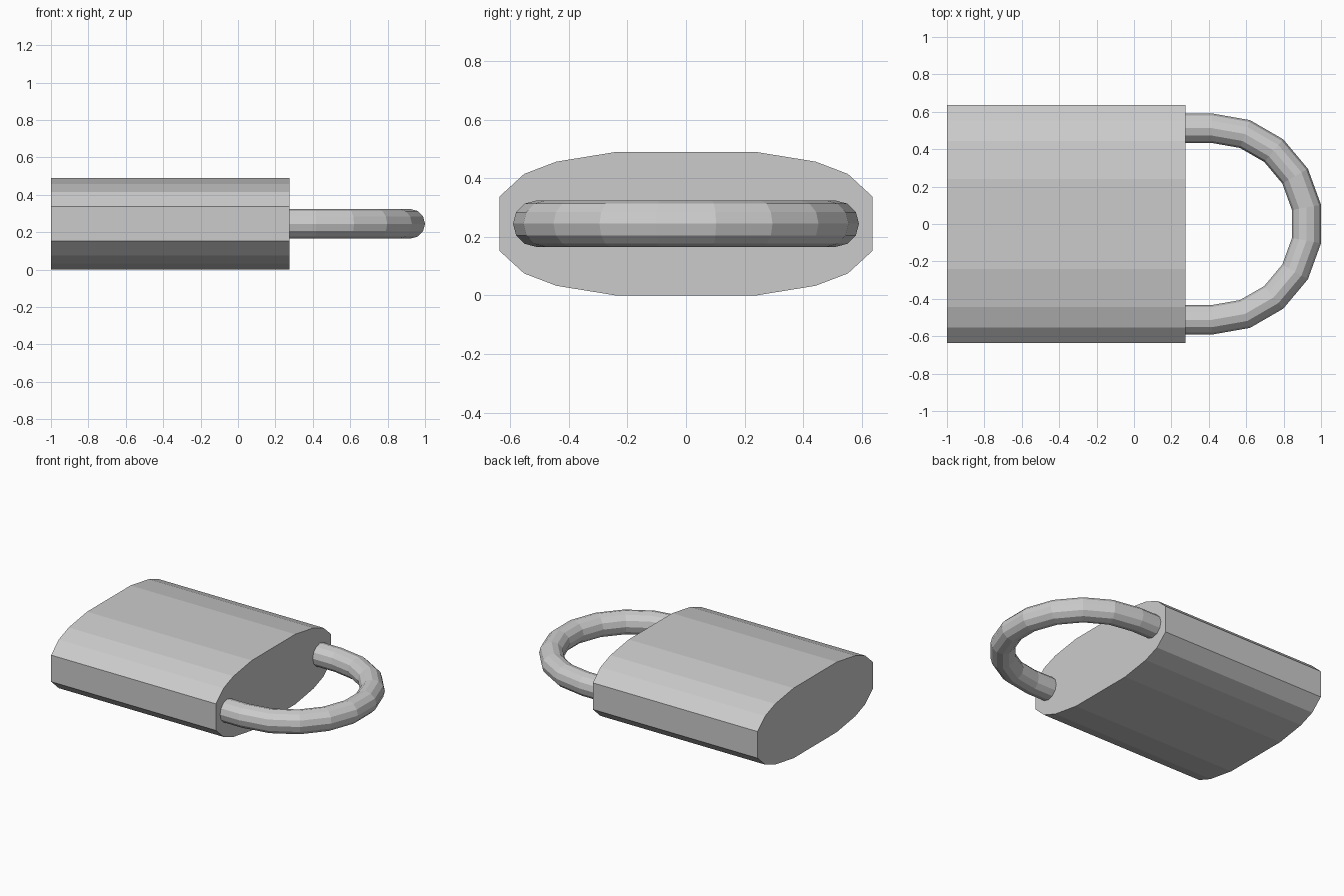
import bpy
import bmesh
from math import cos, sin, radians, tau
from mathutils import Vector

cube = bpy.data.objects.get("Cube")
if cube:
    bpy.data.objects.remove(cube, do_unlink=True)

grey = bpy.data.materials.new("metal grey")
grey.use_nodes = True
grey.diffuse_color = (0.6, 0.6, 0.6, 1)
grey.node_tree.nodes["Principled BSDF"].inputs["Base Color"].default_value = grey.diffuse_color

MID_Z = 0.245


def loft(name, rings):
    """Join matching rings of points into a capped, flat-shaded solid."""
    bm = bmesh.new()
    loops = [[bm.verts.new(p) for p in ring] for ring in rings]
    n = len(loops[0])
    for a, b in zip(loops, loops[1:]):
        for i in range(n):
            j = (i + 1) % n
            bm.faces.new((a[i], a[j], b[j], b[i]))
    bm.faces.new(loops[0][::-1])
    bm.faces.new(loops[-1])
    bmesh.ops.recalc_face_normals(bm, faces=bm.faces[:])
    mesh = bpy.data.meshes.new(name)
    bm.to_mesh(mesh)
    bm.free()
    mesh.materials.append(grey)
    obj = bpy.data.objects.new(name, mesh)
    bpy.context.collection.objects.link(obj)
    return obj


# Lock body: one quarter of the profile, mirrored and extruded along x
quarter = [(0.637, 0.093), (0.553, 0.17), (0.443, 0.212), (0.24, MID_Z)]
half = quarter + [(-y, z) for y, z in reversed(quarter)]
profile = half + [(y, -z) for y, z in reversed(half)]
loft("lock_body", [[(x, y, MID_Z + z) for y, z in profile] for x in (-1, 0.275)])

# Shackle: round bar with straight legs and a half-circle bend
BEND_X, BEND_R, BAR_R, SIDES = 0.418, 0.512, 0.079, 12


def bar_ring(x, angle):
    out = Vector((cos(angle), sin(angle), 0))
    centre = Vector((x, 0, MID_Z)) + out * BEND_R
    turns = [tau * i / SIDES for i in range(SIDES)]
    return [centre + BAR_R * (out * cos(t) + Vector((0, 0, sin(t)))) for t in turns]


bend = [bar_ring(BEND_X, radians(a)) for a in range(-90, 91, 20)]
legs = [bar_ring(0.25, radians(a)) for a in (-90, 90)]
loft("shackle", [legs[0]] + bend + [legs[1]])
